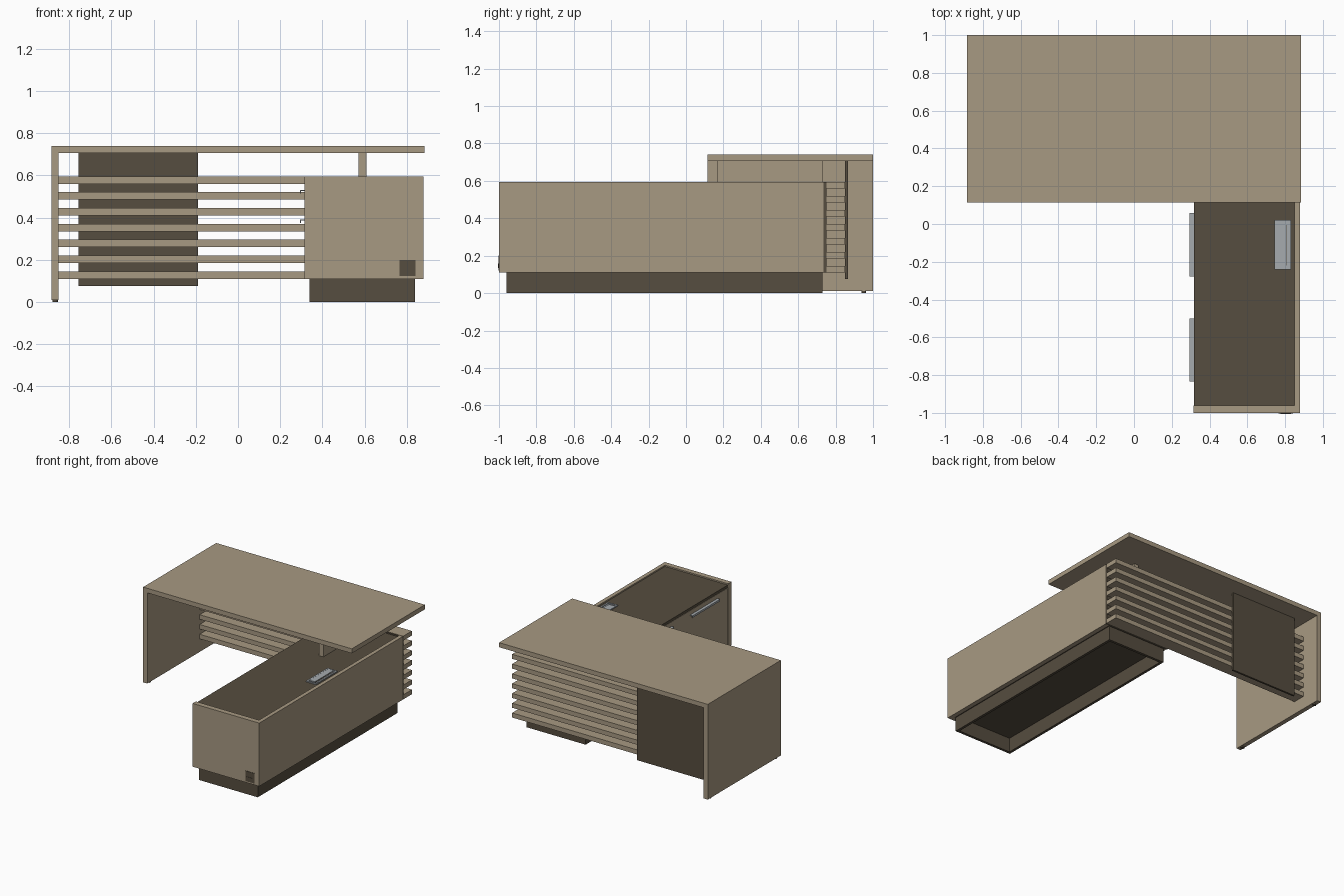
import bpy

cube = bpy.data.objects.get("Cube")
if cube:
    bpy.data.objects.remove(cube, do_unlink=True)


def material(name, rgb):
    m = bpy.data.materials.new(name)
    m.use_nodes = True
    m.diffuse_color = (*rgb, 1)
    m.node_tree.nodes["Principled BSDF"].inputs["Base Color"].default_value = (*rgb, 1)
    return m


WOOD = material("light_wood", (0.39, 0.32, 0.223))
DARK = material("dark_brown", (0.093, 0.074, 0.05))
METAL = material("brushed_metal", (0.38, 0.41, 0.43))


def box(name, mat, x, y, z):
    """Box given by its (min, max) range on each axis."""
    mid = [(a + b) / 2 for a, b in (x, y, z)]
    bpy.ops.mesh.primitive_cube_add(size=1, location=mid)
    o = bpy.context.object
    o.name = name
    o.scale = [b - a for a, b in (x, y, z)]
    bpy.ops.object.transform_apply(location=False, rotation=False, scale=True)
    o.data.materials.append(mat)
    return o


# Desk: top, side leg, feet and support on the cabinet
box("desktop", WOOD, (-0.885, 0.885), (0.115, 1), (0.705, 0.74))
box("side_leg", WOOD, (-0.885, -0.85), (0.115, 1), (0.01, 0.705))
box("top_support", WOOD, (0.57, 0.608), (0.165, 0.73), (0.585, 0.705))
for y in (0.16, 0.95):
    bpy.ops.mesh.primitive_cylinder_add(vertices=16, radius=0.013, depth=0.01,
                                        location=(-0.867, y, 0.005))
    foot = bpy.context.object
    foot.name = "leg_foot"
    foot.data.materials.append(DARK)
    bpy.ops.object.shade_smooth_by_angle()

# Modesty screen: horizontal slats and a dark back panel
for i in range(7):
    z = 0.11 + i * 0.075
    box("screen_slat", WOOD, (-0.85, 0.88), (0.75, 0.85), (z, z + 0.035))
box("screen_panel", DARK, (-0.755, -0.19), (0.85, 0.865), (0.075, 0.705))

# Cabinet shell
box("cabinet_front", WOOD, (0.315, 0.88), (-1, -0.96), (0.11, 0.595))
box("cabinet_side", WOOD, (0.85, 0.88), (-0.96, 0.735), (0.11, 0.595))
box("cabinet_back", DARK, (0.315, 0.88), (0.735, 0.75), (0.11, 0.595))
box("cabinet_body", DARK, (0.335, 0.85), (-0.96, 0.735), (0.11, 0.565))
box("cabinet_top", DARK, (0.317, 0.85), (-0.96, 0.735), (0.565, 0.585))

# Hollow plinth
for x in ((0.34, 0.36), (0.82, 0.84)):
    box("plinth_side", DARK, x, (-0.96, 0.73), (0, 0.11))
for y in ((-0.96, -0.94), (0.71, 0.73)):
    box("plinth_end", DARK, (0.36, 0.82), y, (0, 0.11))


# Doors, drawers and their angled pull handles
def cabinet_face(name, y0, y1, z0, z1):
    box(name, WOOD, (0.317, 0.335), (y0 + 0.002, y1 - 0.002), (z0, z1))


def handle(y, z):
    span = (y - 0.167, y + 0.167)
    box("handle_plate", METAL, (0.295, 0.317), span, (z - 0.004, z))
    box("handle_lip", METAL, (0.295, 0.299), span, (z - 0.015, z - 0.004))


cabinet_face("front_door", -0.96, -0.393, 0.112, 0.563)
cabinet_face("lower_drawer", -0.393, 0.17, 0.112, 0.41)
cabinet_face("upper_drawer", -0.393, 0.17, 0.414, 0.563)
cabinet_face("rear_door", 0.17, 0.735, 0.112, 0.563)
handle(-0.667, 0.53)
handle(-0.11, 0.53)
handle(-0.11, 0.39)

# Cable hatch on the cabinet top
for x in ((0.745, 0.757), (0.818, 0.83)):
    box("hatch_rail", METAL, x, (-0.24, 0.02), (0.585, 0.593))
for y in ((-0.24, -0.228), (0.008, 0.02)):
    box("hatch_end", METAL, (0.757, 0.818), y, (0.585, 0.593))
box("hatch_floor", METAL, (0.757, 0.818), (-0.228, 0.008), (0.585, 0.587))
box("hatch_flap", METAL, (0.757, 0.803), (-0.215, 0.008), (0.587, 0.592))
box("hatch_slot", DARK, (0.804, 0.808), (-0.22, -0.005), (0.587, 0.588))

# Power socket on the cabinet front
box("socket_plate", DARK, (0.765, 0.842), (-1.003, -1), (0.122, 0.2))
box("socket_lid", DARK, (0.775, 0.83), (-1.005, -1.003), (0.135, 0.158))
